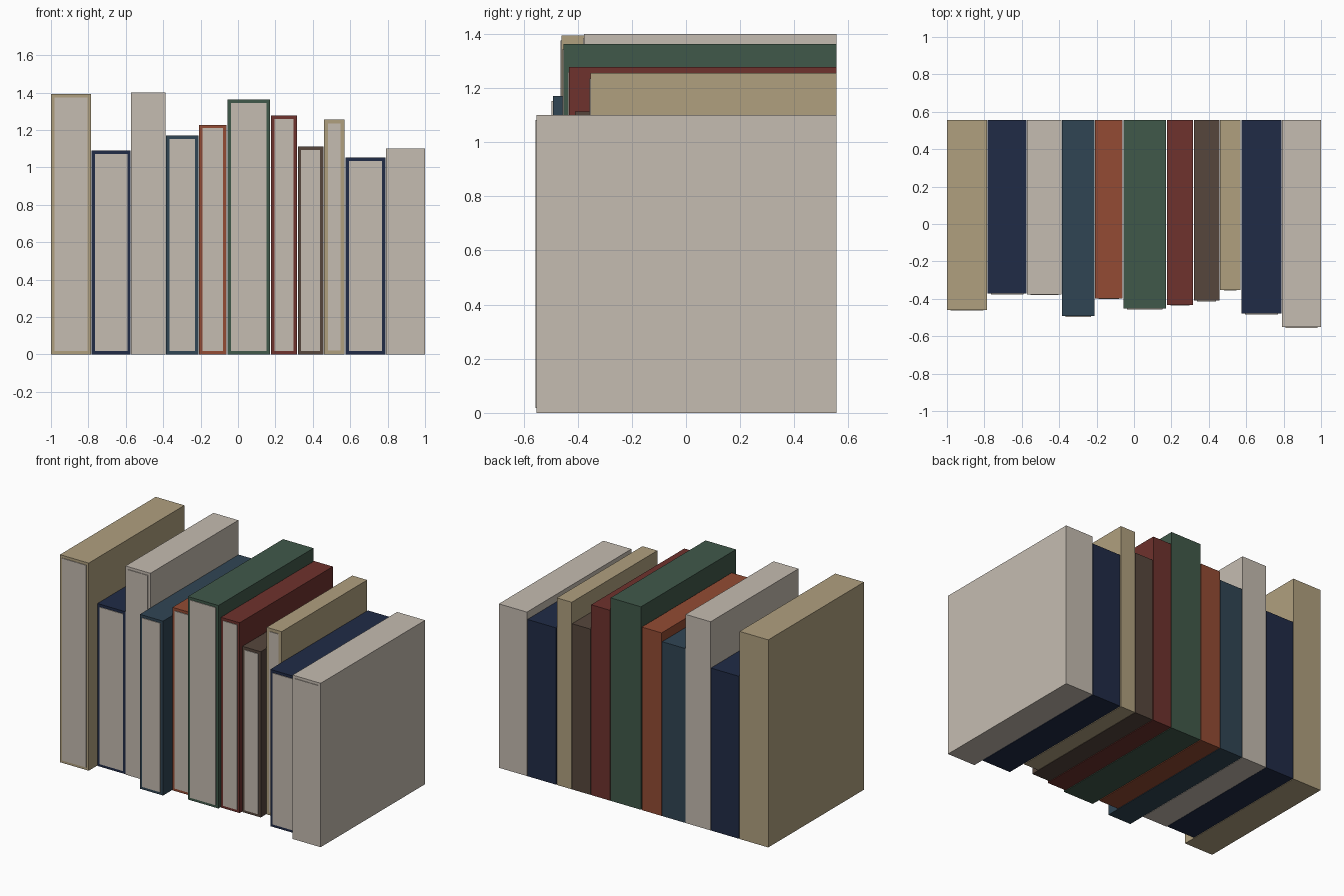
import bpy, bmesh

if "Cube" in bpy.data.objects:
    bpy.data.objects.remove(bpy.data.objects["Cube"])

def material(name, rgb):
    m = bpy.data.materials.new(name)
    lin = [((c / 255 + 0.055) / 1.055) ** 2.4 for c in rgb]
    m.diffuse_color = (*lin, 1)
    m.use_nodes = True
    m.node_tree.nodes["Principled BSDF"].inputs["Base Color"].default_value = m.diffuse_color
    return m

MATS = {n: material(n, c) for n, c in {
    "cream": (197, 188, 177), "tan": (176, 160, 127), "navy": (32, 43, 70),
    "slate blue": (48, 69, 84), "rust": (147, 75, 51), "green": (64, 89, 74),
    "dark red": (110, 50, 45), "brown": (86, 70, 60)}.items()}

def box(name, lo, hi, mat):
    bm = bmesh.new()
    bmesh.ops.create_cube(bm, size=1)
    for v in bm.verts:
        v.co = [(lo[i] + hi[i]) / 2 + v.co[i] * (hi[i] - lo[i]) for i in range(3)]
    me = bpy.data.meshes.new(name)
    bm.to_mesh(me)
    bm.free()
    me.materials.append(MATS[mat])
    ob = bpy.data.objects.new(name, me)
    bpy.context.collection.objects.link(ob)

BACK = 0.556
# left x, right x, front y, height, border, colour
BOOKS = [
    (-1.0, -0.787, -0.459, 1.393, 0.018, "tan"),
    (-0.783, -0.574, -0.372, 1.09, 0.018, "navy"),
    (-0.572, -0.387, -0.376, 1.40, 0.018, "cream"),
    (-0.384, -0.212, -0.492, 1.17, 0.018, "slate blue"),
    (-0.208, -0.061, -0.398, 1.228, 0.018, "rust"),
    (-0.055, 0.171, -0.452, 1.362, 0.018, "green"),
    (0.176, 0.315, -0.432, 1.277, 0.018, "dark red"),
    (0.32, 0.456, -0.41, 1.112, 0.018, "brown"),
    (0.459, 0.57, -0.352, 1.255, 0.021, "tan"),
    (0.575, 0.788, -0.479, 1.052, 0.018, "navy"),
    (0.792, 1.0, -0.552, 1.10, 0.018, "cream"),
]

for i, (x0, x1, y, h, b, col) in enumerate(BOOKS, 1):
    # cover, spine against the back
    box(f"book_cover_{i}", (x0, y, 0), (x1, BACK, h), col)
    # page block standing slightly proud of the front edge
    box(f"book_pages_{i}", (x0 + b, y - 0.004, b), (x1 - b, y + 0.004, h - b), "cream")
